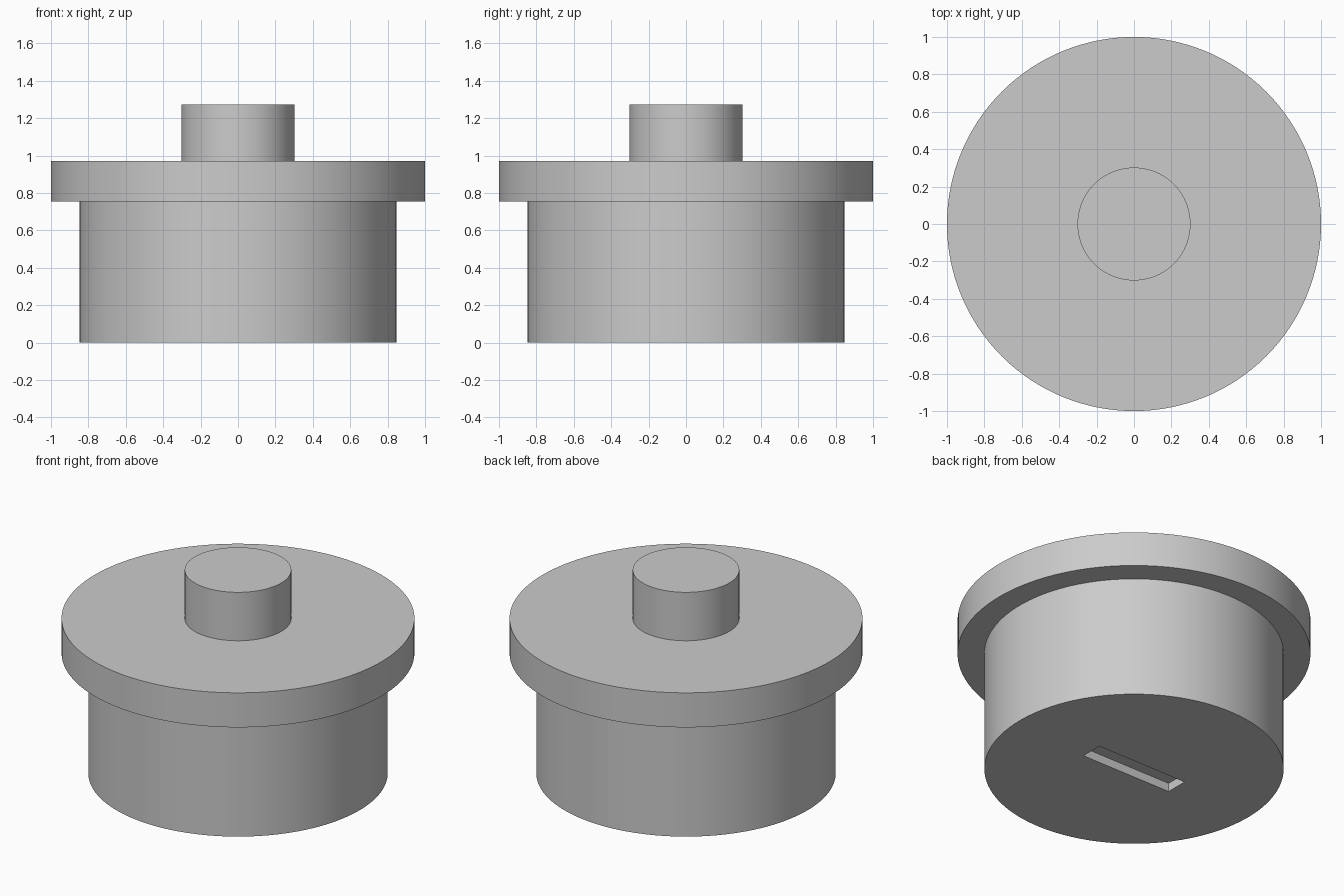
import bpy
import bmesh
import math

default_cube = bpy.data.objects.get("Cube")
if default_cube:
    bpy.data.objects.remove(default_cube, do_unlink=True)

SEGMENTS = 128
SLOT_SIZE = (0.63, 0.14)
SLOT_DEPTH = 0.053

# Single plain grey material
grey = bpy.data.materials.new("plain_grey")
grey.use_nodes = True
colour = (0.6, 0.6, 0.6, 1.0)
grey.diffuse_color = colour
grey.node_tree.nodes["Principled BSDF"].inputs["Base Color"].default_value = colour


def make_object(name, bm):
    bmesh.ops.recalc_face_normals(bm, faces=bm.faces[:])
    mesh = bpy.data.meshes.new(name)
    bm.to_mesh(mesh)
    bm.free()
    obj = bpy.data.objects.new(name, mesh)
    bpy.context.collection.objects.link(obj)
    mesh.materials.append(grey)
    return obj


def turned_solid(name, profile):
    """Closed solid from (radius, height) steps, capped at both ends."""
    bm = bmesh.new()
    angles = [math.tau * i / SEGMENTS for i in range(SEGMENTS)]
    rings = [[bm.verts.new((r * math.cos(a), r * math.sin(a), z)) for a in angles]
             for r, z in profile]
    for low, high in zip(rings, rings[1:]):
        for i in range(SEGMENTS):
            j = (i + 1) % SEGMENTS
            bm.faces.new((low[i], low[j], high[j], high[i]))
    bm.faces.new(rings[0])
    bm.faces.new(rings[-1])
    return make_object(name, bm)


# Wide body, overhanging flange and narrow stem in one outline
plug = turned_solid("flanged_plug", [
    (0.848, 0.0), (0.848, 0.754),
    (1.0, 0.754), (1.0, 0.97),
    (0.302, 0.97), (0.302, 1.273),
])

# Shallow slot cut into the underside
bm = bmesh.new()
bmesh.ops.create_cube(bm, size=1.0)
bmesh.ops.scale(bm, vec=(*SLOT_SIZE, 2 * SLOT_DEPTH), verts=bm.verts[:])
cutter = make_object("slot_cutter", bm)
cutter.hide_render = True

cut = plug.modifiers.new("slot", 'BOOLEAN')
cut.operation = 'DIFFERENCE'
cut.solver = 'EXACT'
cut.object = cutter

bpy.ops.object.select_all(action='DESELECT')
plug.select_set(True)
bpy.context.view_layer.objects.active = plug
bpy.ops.object.modifier_apply(modifier=cut.name)
bpy.data.objects.remove(cutter, do_unlink=True)

# Smooth walls with crisp rims
bpy.ops.object.shade_smooth_by_angle(angle=math.radians(30))
